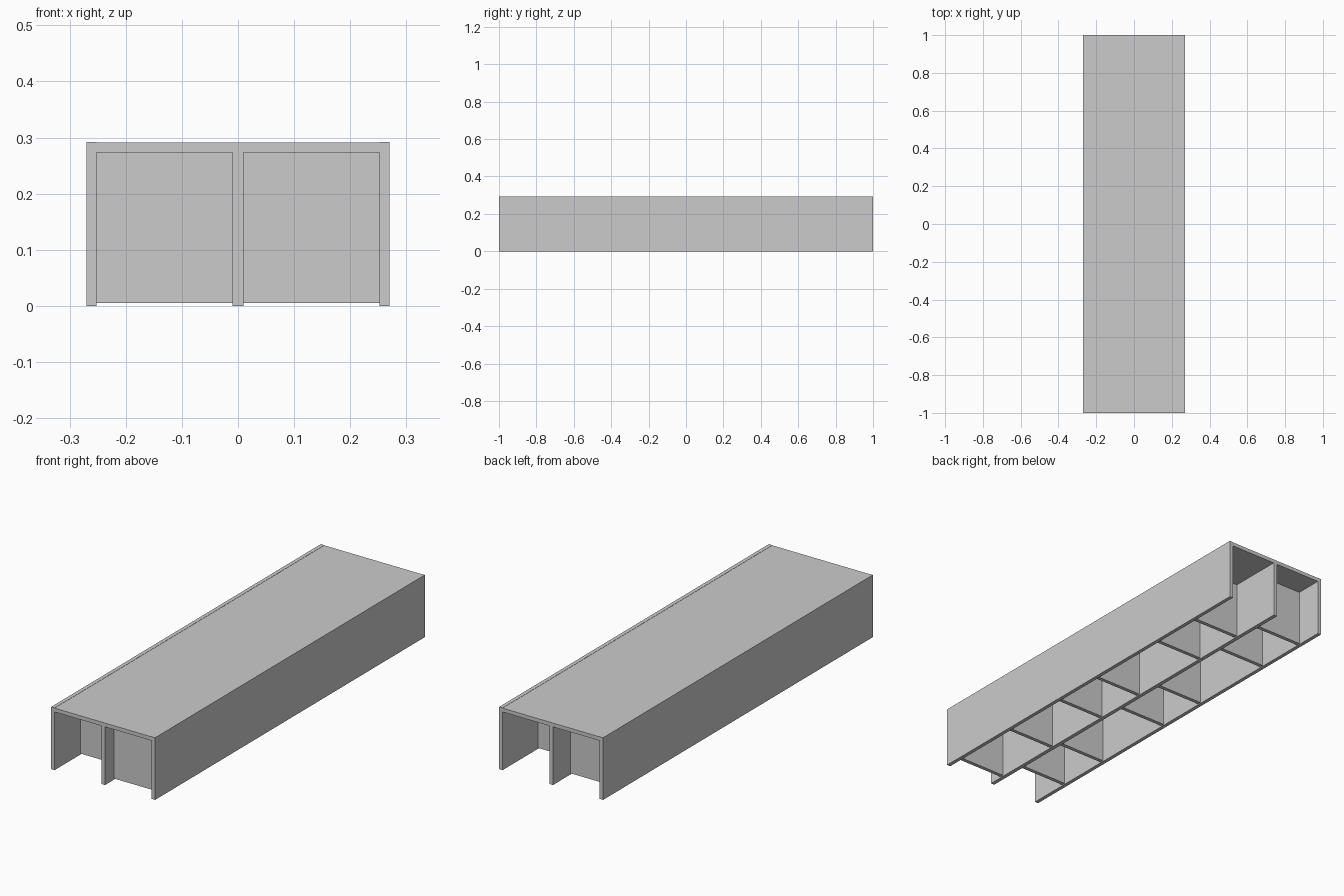
import bpy

if "Cube" in bpy.data.objects:
    bpy.data.objects.remove(bpy.data.objects["Cube"])

T = 0.018  # board thickness


def box(name, x0, x1, y0, y1, z0, z1):
    bpy.ops.mesh.primitive_cube_add(size=1, location=((x0 + x1) / 2, (y0 + y1) / 2, (z0 + z1) / 2))
    ob = bpy.context.object
    ob.name = name
    ob.scale = (x1 - x0, y1 - y0, z1 - z0)
    bpy.ops.object.transform_apply(location=False, rotation=False, scale=True)
    return ob


# Long side boards, slightly proud of the top
box("left_side", -0.27, -0.252, -1, 1, 0, 0.292)
box("right_side", 0.252, 0.27, -1, 1, 0, 0.292)

# Top board between the sides and the central divider beneath it
box("top_board", -0.252, 0.252, -1, 1, 0.273, 0.291)
box("centre_divider", -0.0095, 0.0095, -1, 1, 0, 0.273)

# Staggered cross partitions in each bay (centre positions along y)
bays = {
    "left": (-0.252, -0.0095, [-0.80, -0.53, -0.10, 0.16, 0.60, 0.86]),
    "right": (0.0095, 0.252, [-0.924, -0.575, -0.225, 0.04, 0.47, 0.73]),
}
for side, (x0, x1, positions) in bays.items():
    for i, y in enumerate(positions):
        box(f"{side}_partition_{i + 1}", x0, x1, y - T / 2, y + T / 2, 0.005, 0.273)
